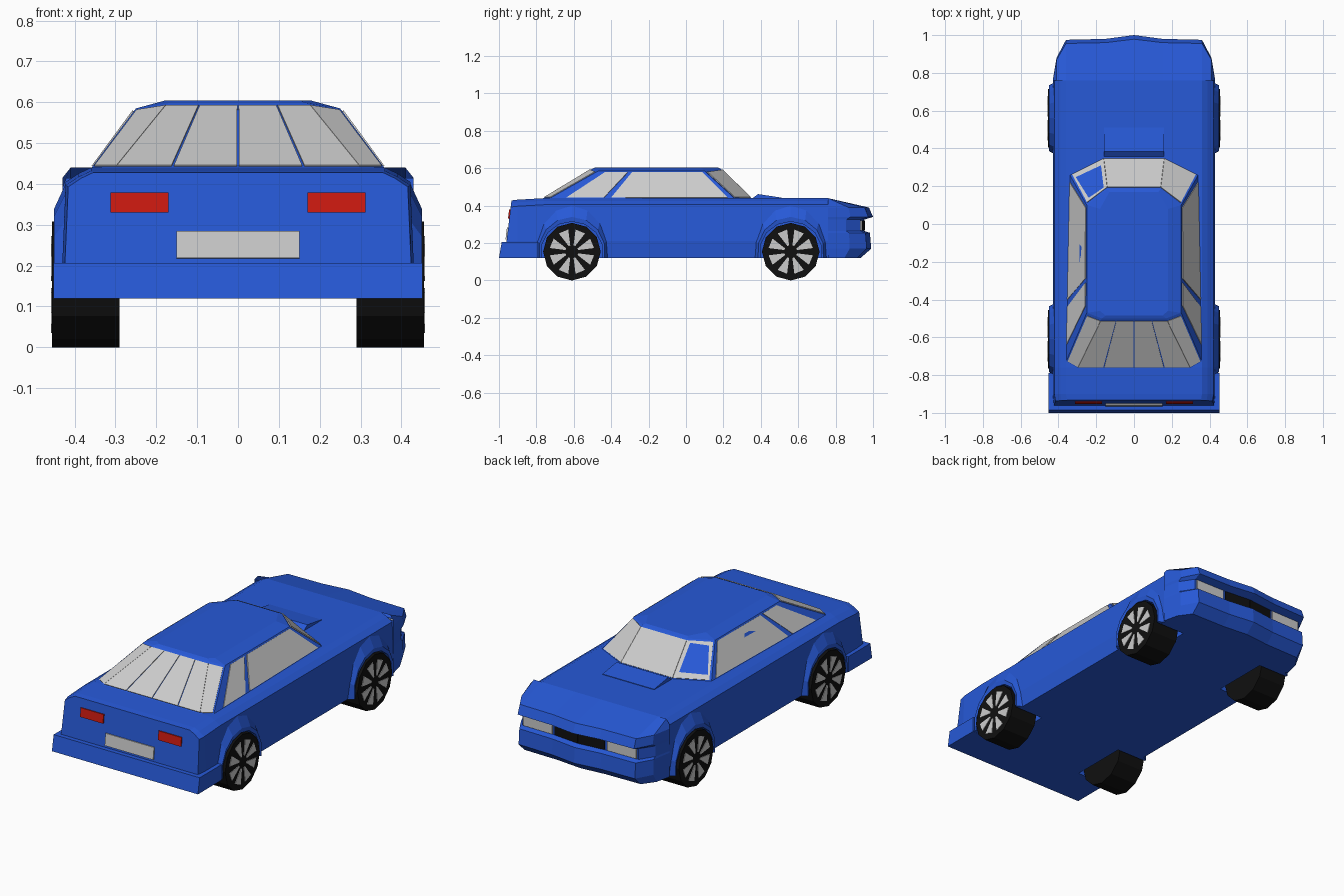
import bpy, bmesh, math
from mathutils import Vector

if "Cube" in bpy.data.objects:
    bpy.data.objects.remove(bpy.data.objects["Cube"])

def mat(name, c):
    m = bpy.data.materials.new(name)
    m.diffuse_color = (*c, 1)
    m.use_nodes = True
    m.node_tree.nodes["Principled BSDF"].inputs["Base Color"].default_value = m.diffuse_color
    return m

BLUE = mat("blue_paint", (0.02, 0.10, 0.68))
BLACK = mat("black_rubber", (0.005, 0.005, 0.005))
RED = mat("red_lens", (0.6, 0.01, 0.005))

def build(name, verts, faces, m=None):
    me = bpy.data.meshes.new(name)
    me.from_pydata([tuple(v) for v in verts], [], faces)
    bm = bmesh.new()
    bm.from_mesh(me)
    bmesh.ops.remove_doubles(bm, verts=bm.verts, dist=1e-5)
    bmesh.ops.recalc_face_normals(bm, faces=bm.faces)
    bm.to_mesh(me)
    bm.free()
    ob = bpy.data.objects.new(name, me)
    bpy.context.collection.objects.link(ob)
    if m:
        me.materials.append(m)
    return ob

def loft(name, rings, m=None):
    """Closed rings joined in order, with end caps."""
    n = len(rings[0])
    verts = [v for r in rings for v in r]
    faces = [(i*n+j, i*n+(j+1) % n, (i+1)*n+(j+1) % n, (i+1)*n+j)
             for i in range(len(rings)-1) for j in range(n)]
    faces += [tuple(range(n)), tuple(range(len(verts)-n, len(verts)))]
    return build(name, verts, faces, m)

def slab(name, quad, m=None, t=0.004):
    """Thin plate lying on a quad."""
    q = [Vector(p) for p in quad]
    n = (q[2]-q[0]).cross(q[3]-q[1]).normalized() * t
    return loft(name, [[p-n for p in q], [p+n for p in q]], m)

def pane(name, quad, u0, u1, v0=0.03, v1=0.95, m=None):
    """Plate over part of a quad given as base a, base b, top b, top a."""
    a, b, c, d = [Vector(p) for p in quad]
    at = lambda u, v: a.lerp(b, u).lerp(d.lerp(c, u), v)
    return slab(name, [at(u0, v0), at(u1, v0), at(u1, v1), at(u0, v1)], m)

def mirrored(half):
    return half + [(-x, y, z) for x, y, z in reversed(half)]

# main body: cross-sections from tail to front axle
def section(y, top, slant=0.0, w=1.0):
    half = [(0.42, 0.12), (0.43, 0.21), (0.422, top-0.035), (0.39, top-0.014), (0.36, top)]
    return mirrored([(x*w, y+slant*(z-0.12), z) for x, z in half])

body = loft("body", [section(-0.97, 0.428, 0.12, 0.985), section(-0.90, 0.432),
                     section(-0.76, 0.44), section(0.35, 0.44), section(0.76, 0.44)], BLUE)

# nose: front outline repeated at several heights with a recessed light band
cols = [(0.43, 0.76), (0.41, 0.88), (0.36, 0.975), (0.15, 0.98), (0, 1.0)]
cols += [(-x, y) for x, y in reversed(cols[:-1])]
rows = [(0, 0.44), (0.91, 0.39), (1, 0.34), (0.8, 0.325), (0.8, 0.265),
        (0.93, 0.255), (0.96, 0.17), (0.72, 0.12), (0, 0.12)]
rings = []
for k, z in rows:
    ring = []
    for i, (x, y) in enumerate(cols):
        edge = i in (0, len(cols)-1)
        ring.append((x, 0.76+(y-0.76)*k, min(z, 0.415) if edge else z))
    rings.append(ring)
n = len(cols)
faces = [(i*n+j, i*n+j+1, (i+1)*n+j+1, (i+1)*n+j) for i in range(len(rows)-1) for j in range(n-1)]
faces.append(tuple([i*n for i in range(len(rows))] + [i*n+n-1 for i in reversed(range(len(rows)))]))
build("nose", [v for r in rings for v in r], faces, BLUE)
for s in (1, -1):
    slab("headlight", [(s*0.17, 0.938, 0.268), (s*0.35, 0.936, 0.268),
                       (s*0.35, 0.936, 0.322), (s*0.17, 0.938, 0.322)])
    slab("grille", [(0, 0.953, 0.268), (s*0.155, 0.938, 0.268),
                    (s*0.155, 0.938, 0.322), (0, 0.953, 0.322)], BLACK)

# bonnet scoop opening toward the windscreen
loft("bonnet_scoop", [[(x, 0.35, 0.435), (x, 0.385, 0.462), (x, 0.51, 0.443), (x, 0.51, 0.43)]
                      for x in (-0.16, 0.16)], BLUE)

# cabin and roof
base = [(0.16, 0.35, 0.438), (0.34, 0.26, 0.438), (0.36, -0.73, 0.438), (0.30, -0.765, 0.438)]
top = [(0.14, 0.185, 0.598), (0.25, 0.10, 0.585), (0.25, -0.47, 0.585), (0.17, -0.50, 0.598)]
roof = [(0.13, 0.17, 0.604), (0.18, 0.08, 0.604), (0.18, -0.46, 0.604), (0.15, -0.485, 0.604)]
loft("cabin", [mirrored(base), mirrored(top), mirrored(roof)], BLUE)

# glass
def wall(i, s):
    f = lambda p: (s*p[0], p[1], p[2])
    return [f(base[i]), f(base[i+1]), f(top[i+1]), f(top[i])]

for s in (1, -1):
    pane("windscreen_corner", wall(0, s), 0, 0.94)
    pane("door_window", wall(1, s), 0.035, 0.67)
    pane("quarter_window", wall(1, s), 0.71, 0.915)
    pane("rear_window_corner", wall(2, s), 0.1, 1)
flip = lambda p: (-p[0], p[1], p[2])
pane("windscreen", [base[0], flip(base[0]), flip(top[0]), top[0]], 0, 1)
rear = [base[3], flip(base[3]), flip(top[3]), top[3]]
for u0, u1 in ((0, 0.225), (0.235, 0.495), (0.505, 0.765), (0.775, 1)):
    pane("rear_window", rear, u0, u1)

# rear bumper, lamps and plate
loft("rear_bumper", [[(x, -1.0, 0.12), (x, -0.985, 0.207), (x, -0.79, 0.207), (x, -0.79, 0.12)]
                     for x in (-0.452, 0.452)], BLUE)

def tail_panel(name, x0, x1, z0, z1, m=None):
    y = lambda z: -0.971+0.12*(z-0.12)
    slab(name, [(x0, y(z0), z0), (x1, y(z0), z0), (x1, y(z1), z1), (x0, y(z1), z1)], m, 0.006)

tail_panel("rear_plate", -0.15, 0.15, 0.218, 0.284)
for s in (1, -1):
    tail_panel("tail_lamp", s*0.17, s*0.312, 0.33, 0.379, RED)

# wheels, arch flares and wheel wells
def circle(x, y, r, n, z=0.154):
    return [(x, y+r*math.sin(2*math.pi*i/n), z-r*math.cos(2*math.pi*i/n)) for i in range(n)]

flare = [(0.165, 0.16, 0.40), (0.165, 0.16, 0.447), (0.178, 0.185, 0.45), (0.195, 0.25, 0.42), (0.19, 0.24, 0.40)]
for y in (-0.61, 0.56):
    for s in (1, -1):
        loft("tyre", [circle(s*0.29, y, 0.154, 12), circle(s*0.455, y, 0.154, 12)], BLACK)
        for k in range(8):
            a = k*math.pi/4 + math.pi/8
            p = lambda r, d: (s*0.455, y+r*math.cos(a+d), 0.154+r*math.sin(a+d))
            slab("wheel_spoke", [p(0.035, -0.14), p(0.12, -0.23), p(0.12, 0.23), p(0.035, 0.14)], None, 0.003)
        arcs = []
        for i in range(9):
            a = math.radians(-12 + 204*i/8)
            arcs.append([(s*x, y+ry*math.cos(a), max(0.12, 0.155+rz*math.sin(a))) for ry, rz, x in flare])
        loft("arch_flare", arcs, BLUE)
        cutter = loft("wheel_well_cutter", [circle(s*0.265, y, 0.17, 16), circle(s*0.6, y, 0.17, 16)])
        cutter.hide_render = True
        cutter.hide_viewport = True
        b = body.modifiers.new("wheel_well", 'BOOLEAN')
        b.operation = 'DIFFERENCE'
        b.solver = 'EXACT'
        b.object = cutter
